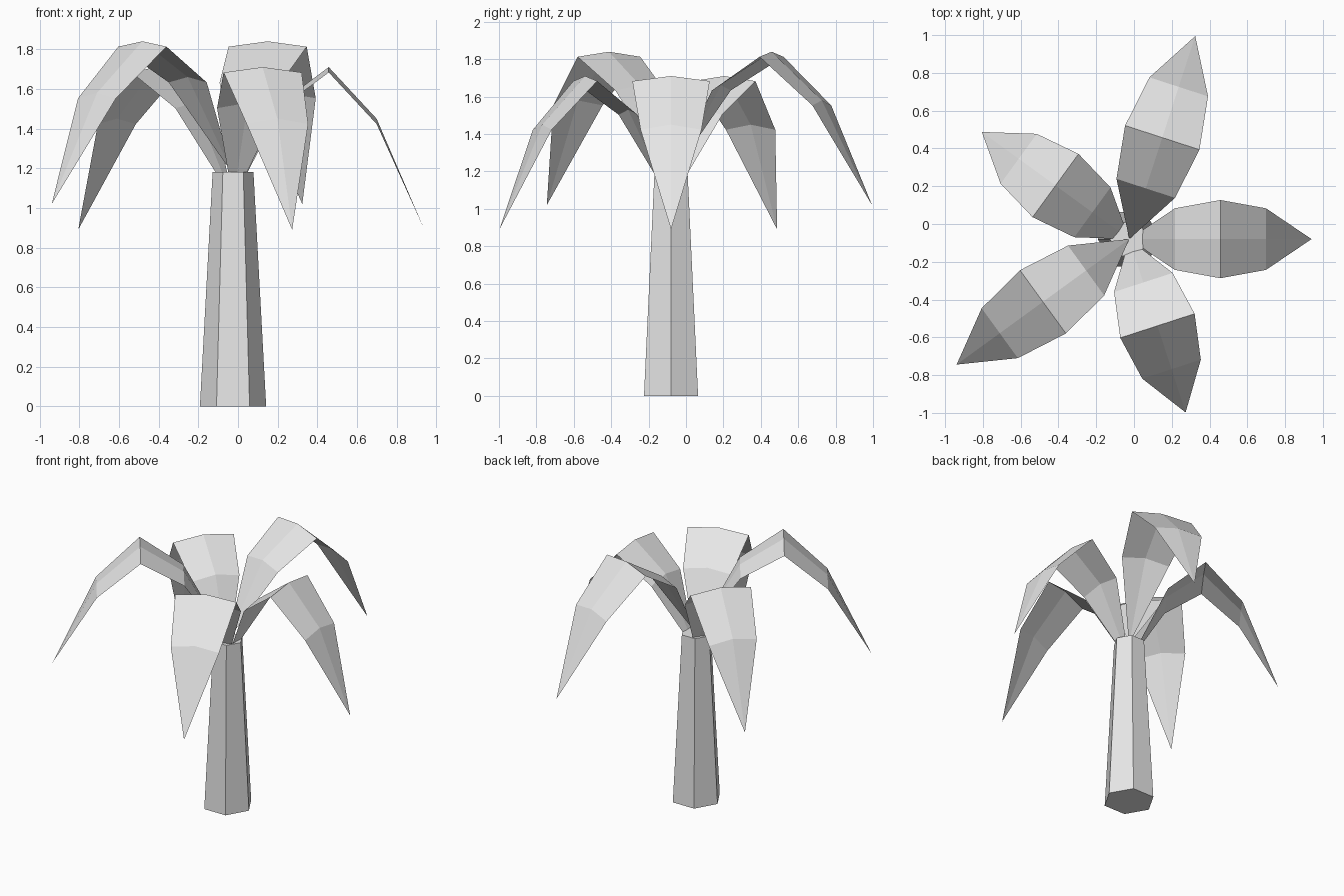
import bpy, bmesh, math
from mathutils import Matrix, Vector

cube = bpy.data.objects.get("Cube")
if cube:
    bpy.data.objects.remove(cube, do_unlink=True)

AXIS = Vector((-0.025, -0.08, 0))   # trunk centre line

grey = bpy.data.materials.new("light_grey")
grey.use_nodes = True
grey.diffuse_color = (0.8, 0.8, 0.8, 1)
grey.node_tree.nodes["Principled BSDF"].inputs["Base Color"].default_value = (0.8, 0.8, 0.8, 1)


def finish(bm, name):
    """Turn a bmesh into a flat-shaded object standing on the trunk axis."""
    mesh = bpy.data.meshes.new(name)
    bm.to_mesh(mesh)
    bm.free()
    mesh.materials.append(grey)
    obj = bpy.data.objects.new(name, mesh)
    obj.location = AXIS
    bpy.context.collection.objects.link(obj)
    return obj


# Trunk: tapered six-sided column with corners on the x axis
def make_trunk(bottom=0.167, top=0.103, height=1.18, sides=6):
    bm = bmesh.new()
    rings = []
    for radius, z in ((bottom, 0), (top, height)):
        rings.append([bm.verts.new((radius * math.cos(math.tau * i / sides),
                                    radius * math.sin(math.tau * i / sides), z))
                      for i in range(sides)])
    low, high = rings
    for i in range(sides):
        j = (i + 1) % sides
        bm.faces.new((low[i], low[j], high[j], high[i]))
    bm.faces.new(low[::-1])
    bm.faces.new(high)
    finish(bm, "trunk")


# Frond: arched sheet, pointed at both ends, folded along its ridge
RIDGE_Z = (1.04, 1.53, 1.71, 1.45, 0.89)
HALF_WIDTH = (0, 0.163, 0.207, 0.163, 0)
FOLD = 0.027


def make_frond(name, angle, length, lift):
    bm = bmesh.new()
    step = length / (len(RIDGE_Z) - 1)
    rows = []
    for i, (z, w) in enumerate(zip(RIDGE_Z, HALF_WIDTH)):
        ridge = bm.verts.new((i * step, 0, z + lift))
        if w:
            rows.append([bm.verts.new((i * step, -w, z + lift - FOLD)), ridge,
                         bm.verts.new((i * step, w, z + lift - FOLD))])
        else:
            rows.append([ridge] * 3)
    for a, b in zip(rows, rows[1:]):
        for k in (0, 1):
            corners = (a[k], b[k], b[k + 1], a[k + 1])
            bm.faces.new(list(dict.fromkeys(corners)))
    bm.transform(Matrix.Rotation(angle, 4, "Z"))
    finish(bm, name)


make_trunk()

# Five fronds, alternating short and long
for i in range(5):
    is_long = i % 2 == 1
    make_frond(f"frond_{i + 1}", math.tau * i / 5,
               1.13 if is_long else 0.965, 0.13 if is_long else 0)
